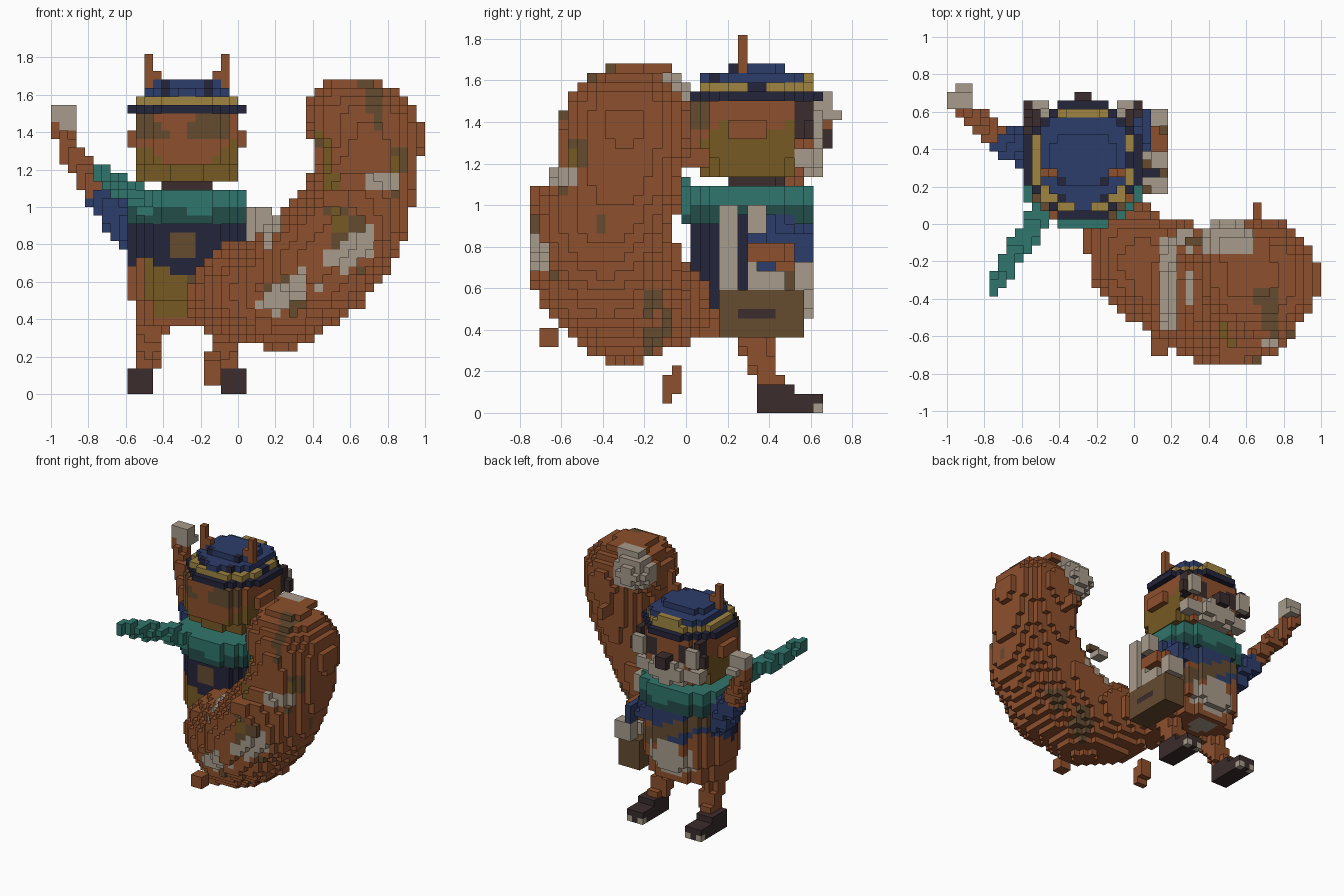
import bpy, bmesh, math
from mathutils import Vector

cube = bpy.data.objects.get("Cube")
if cube:
    bpy.data.objects.remove(cube)

V = 1 / 22                              # block size
ORIGIN = Vector((-1, -16.5 * V, 0))
MID = -6 * V                            # body axis
COLOURS = {
    "fur": (.27, .08, .026), "cream": (.39, .33, .26), "olive": (.18, .10, .017),
    "brown": (.13, .07, .03), "soot": (.043, .025, .026), "navy": (.017, .018, .043),
    "blue": (.027, .047, .145), "teal": (.03, .18, .15),
    "dark_teal": (.016, .075, .068), "gold": (.35, .235, .055),
}
NAMES = list(COLOURS)
mats = []
for name, rgb in COLOURS.items():
    m = bpy.data.materials.new(name)
    m.use_nodes = True
    m.diffuse_color = (*rgb, 1)
    bsdf = m.node_tree.nodes["Principled BSDF"]
    bsdf.inputs["Base Color"].default_value = (*rgb, 1)
    bsdf.inputs["Roughness"].default_value = .9
    mats.append(m)

cells = {}                              # (i, j, k) -> (part, colour)


def fill(part, colour, lo, hi, test=None):
    """Fill the blocks whose centres lie in a box and pass a test."""
    a = [math.ceil((lo[n] - ORIGIN[n]) / V - .5) for n in range(3)]
    b = [math.floor((hi[n] - ORIGIN[n]) / V - .5) for n in range(3)]
    for i in range(a[0], b[0] + 1):
        for j in range(a[1], b[1] + 1):
            for k in range(max(a[2], 0), b[2] + 1):
                p = ORIGIN + Vector((i + .5, j + .5, k + .5)) * V
                if test is None or test(*p):
                    cells[i, j, k] = (part, colour(*p) if callable(colour) else colour)


def ball(part, colour, c, r):
    c, r = Vector(c), Vector(r)
    fill(part, colour, c - r, c + r, lambda x, y, z:
         ((x - c.x) / r.x) ** 2 + ((y - c.y) / r.y) ** 2 + ((z - c.z) / r.z) ** 2 < 1)


def chain(part, colour, stops, deep=0, steps=10):
    """Sweep a ball along stops of (x, y, z, radius), deeper in y by a given amount."""
    for s, e in zip(stops, stops[1:]):
        for n in range(steps + 1):
            q = Vector(s).lerp(Vector(e), n / steps)
            ball(part, colour, q[:3], (q[3], q[3] + deep, q[3]))


def disc(part, colour, z0, z1, rx, ry, power, cy):
    fill(part, colour, (MID - rx, cy - ry, z0), (MID + rx, cy + ry, z1), lambda x, y, z:
         abs((x - MID) / rx) ** power + abs((y - cy) / ry) ** power < 1)


def wobble(x, y, z):
    return math.sin(x * 17 + z * 5) + math.sin(y * 19 - z * 11)


# Bushy tail, with pale and dark patches
def tail_colour(x, y, z):
    along = z - (.37 + .64 * x)
    w = wobble(x, y, z)
    if y < -.4 and .1 < x < .72 and not .38 < x < .43:
        if abs(along) < .08 and w > -1.3:
            return "cream"
        if abs(along) < .14 and w > .3:
            return "brown"
    if -.55 < y < -.07 and along > .1 and z < 1.05 and w > -.9:
        if .13 < x < .21 or .26 < x < .31 or .36 < x < .41:
            return "cream"
    if x < .65 and y > -.14 and z > 1.4:
        return "cream"
    if y < -.4 and .7 < x < .85 and 1.1 < z < 1.19:
        return "cream"
    if y < -.33 and .62 < x < .78 and z > 1.42 and w > -.3:
        return "brown"
    if -.22 < y < -.07 and .27 < z < .6 and x > .3 and w > -1.2:
        return "brown"
    if y < -.4 and .8 < z < 1.4 and w > 1.4:
        return "olive" if w > 1.65 else "brown"
    return "fur"


chain("tail", tail_colour, [(-.12, .02, .52, .16), (.03, -.2, .55, .27),
                            (.22, -.3, .55, .31), (.42, -.37, .7, .33)])
chain("tail", tail_colour, [(.42, -.385, .7, .33), (.59, -.4, .9, .31),
                            (.68, -.33, 1.14, .28), (.71, -.29, 1.39, .28),
                            (.59, -.29, 1.45, .23)], deep=.03)
chain("tail", tail_colour, [(.59, -.24, 1.47, .2), (.5, -.12, 1.53, .14)])
fill("tail", tail_colour, (.5, -.23, 1.63), (.73, -.05, 1.69))

# Loose tufts around the tail
for lo, hi, c in [((.22, -.12, .95), (.32, -.02, 1.0), "cream"),
                  ((.27, -.12, 1.0), (.37, -.07, 1.05), "brown"),
                  ((.62, -.07, 1.17), (.69, .1, 1.28), "fur"),
                  ((.45, -.75, 1.0), (.6, -.55, 1.09), "fur"),
                  ((.09, -.71, .31), (.19, -.61, .41), "fur"),
                  ((-.19, -.12, .04), (-.08, -.06, .19), "fur"),
                  ((-.19, -.07, .08), (-.08, -.02, .23), "fur")]:
    fill("tail_tufts", c, lo, hi)

# Legs, shoes and toe claws, mirrored about the body axis
for side, label in ((-1, "right"), (1, "left")):
    at = lambda d: MID + side * d
    chain(label + "_leg", "fur", [(at(.19), .3, .44, .1), (at(.2), .34, .3, .075),
                                  (at(.22), .42, .13, .055)])
    x0, x1 = sorted((at(.18), at(.32)))
    shoe = label + "_shoe"
    fill(shoe, "soot", (x0, .34, 0), (x1, .66, .092))
    fill(shoe, "soot", (x0, .34, .08), (x1, .53, .14))
    for x in (x0, x1 - V):
        fill(shoe, "cream", (x, .61, 0), (x + V, .66, .046))


# Torso: fur hips with pale belly, jacket and strap
def torso_colour(x, y, z):
    w = wobble(x, y, z) * .03
    if y < .3:
        if abs(x + .31) < .07 and .73 < z < .87:
            return "brown"
        if z > .68 + w or (z > .5 and x > -.1 and y > .05):
            return "navy"
        if x > -.26 and z > .6:
            return "brown"
        left = -.52 if z > .5 else -.45
        return "olive" if left < x < -.26 - w and z > .4 else "fur"
    if abs(z - (.76 - .5 * (x - MID))) < .05 and z < .9:
        return "brown"
    return "blue" if z > .71 + w else "fur"


disc("torso", torso_colour, .36, .5, .27, .25, 2.6, .31)
disc("torso", torso_colour, .49, .92, .31, .3, 2.5, .31)
ball("torso", "cream", (MID, .45, .56), (.2, .18, .2))

# Neck scarf with a loose end blowing back
disc("scarf", lambda x, y, z: "dark_teal" if z < (.95 if wobble(x, y, z) > .9 else 1)
     else "teal", .905, 1.095, .318, .31, 3.2, .305)
chain("scarf", "teal", [(-.5, .03, 1.04, .07), (-.62, -.11, 1.1, .06),
                        (-.75, -.34, 1.18, .045)])

# Waving arm
chain("right_arm", "blue", [(-.5, .36, .86, .13), (-.6, .4, .9, .1), (-.73, .45, 1.03, .075)])
chain("right_arm", "fur", [(-.77, .48, 1.11, .07), (-.86, .57, 1.24, .06),
                           (-.95, .66, 1.41, .055)])
fill("right_hand", "cream", (-1, .61, 1.45), (-.86, .71, 1.55))
fill("right_hand", "cream", (-.96, .61, 1.4), (-.86, .76, 1.46))

# Bent arm over the satchel
chain("left_arm", "blue", [(-.03, .42, .88, .1), (.0, .48, .8, .08)])
chain("left_arm", "fur", [(.06, .47, .78, .06), (.12, .47, .77, .05), (.12, .3, .77, .05)])
for x0, x1, y0, y1, z0, z1, c in [(.08, .182, .15, .255, .58, 1.0, "cream"),
                                  (.04, .182, .2, .255, .82, 1.0, "cream"),
                                  (.04, .14, .25, .3, .58, .96, "navy"),
                                  (.08, .182, .29, .395, .86, 1.0, "cream"),
                                  (.08, .182, .29, .35, .58, .73, "cream"),
                                  (.04, .092, .38, .44, .8, .95, "blue"),
                                  (.04, .182, .34, .485, .58, .7, "cream"),
                                  (.04, .092, .48, .6, .72, .87, "blue"),
                                  (.04, .182, .52, .62, .58, .73, "cream")]:
    fill("satchel_papers", c, (x0, y0, z0), (x1, y1, z1))
fill("satchel", "brown", (-.01, .155, .36), (.182, .57, .592))
fill("satchel", "soot", (.13, .24, .45), (.182, .44, .505))


# Head
def head_colour(x, y, z):
    w = wobble(x, y, z)
    if y < .15:
        if z > 1.38 and w < -.4:
            return "brown"
        middle = abs(x - MID) < .13 and z > 1.22
        return "olive" if z < 1.36 + .05 * w and not middle else "fur"
    if y < .52 and z < 1.38 + .03 * w:
        return "olive"
    return "fur"


disc("neck", "soot", 1.09, 1.14, .15, .15, 2.5, .34)
disc("head", head_colour, 1.135, 1.23, .275, .24, 3.2, .33)
disc("head", head_colour, 1.22, 1.5, .275, .3, 3.2, .32)
ball("muzzle", "cream", (MID, .55, 1.23), (.2, .13, .1))
fill("nose", "soot", (MID - .046, .61, 1.27), (MID + .046, .71, 1.365))
for side in (-1, 1):
    at = lambda d0, d1: sorted((MID + side * d0, MID + side * d1))
    for part, c, xs, ys, zs in [
            ("eyes", "soot", at(.09, .19), (.56, .62), (1.31, 1.46)),
            ("eyes", "soot", at(.22, .275), (.52, .615), (1.31, 1.5)),
            ("eyes", "soot", at(.27, .32), (.56, .615), (1.31, 1.41)),
            ("cheeks", "cream", at(.17, .275), (.52, .615), (1.18, 1.28)),
            ("cheeks", "cream", at(.17, .275), (.61, .66), (1.31, 1.46)),
            ("cheeks", "fur", at(.26, .319), (.2, .4), (1.31, 1.41)),
            ("ears", "fur", at(.13, .23), (.24, .3), (1.6, 1.73)),
            ("ears", "fur", at(.18, .23), (.24, .3), (1.6, 1.82))]:
        fill(part, c, (xs[0], ys[0], zs[0]), (xs[1], ys[1], zs[1]))

# Sailor cap
disc("cap_brim", "navy", 1.495, 1.55, .318, .32, 2, .34)
disc("cap_band", lambda x, y, z: "navy" if wobble(x, y, z) > 1.5 else "gold",
     1.545, 1.592, .285, .285, 2.1, .34)
disc("cap_crown", lambda x, y, z: "gold" if y > .56 else
     "navy" if y < .16 and abs(x - MID) > .1 else "blue",
     1.59, 1.638, .25, .265, 2.1, .35)
disc("cap_crown", lambda x, y, z: "navy" if y < .27 and abs(x - MID) > .07 else "blue",
     1.635, 1.685, .18, .15, 2.2, .34)

# Turn each part's blocks into a mesh of exposed faces
faces = []
for axis in range(3):
    for sign in (0, 1):
        ring = [(0, 0), (1, 0), (1, 1), (0, 1)]
        quad = []
        for u, v in (ring if sign else ring[::-1]):
            corner = [0, 0, 0]
            corner[axis], corner[(axis + 1) % 3], corner[(axis + 2) % 3] = sign, u, v
            quad.append(corner)
        step = [0, 0, 0]
        step[axis] = 2 * sign - 1
        faces.append((step, quad))

for part in sorted({c[0] for c in cells.values()}):
    bm, verts = bmesh.new(), {}
    for (i, j, k), (owner, colour) in cells.items():
        if owner != part:
            continue
        for step, quad in faces:
            if (i + step[0], j + step[1], k + step[2]) in cells:
                continue
            loop = []
            for c in quad:
                key = (i + c[0], j + c[1], k + c[2])
                if key not in verts:
                    verts[key] = bm.verts.new(ORIGIN + Vector(key) * V)
                loop.append(verts[key])
            bm.faces.new(loop).material_index = NAMES.index(colour)
    mesh = bpy.data.meshes.new(part)
    bm.to_mesh(mesh)
    bm.free()
    for m in mats:
        mesh.materials.append(m)
    bpy.context.collection.objects.link(bpy.data.objects.new(part, mesh))
